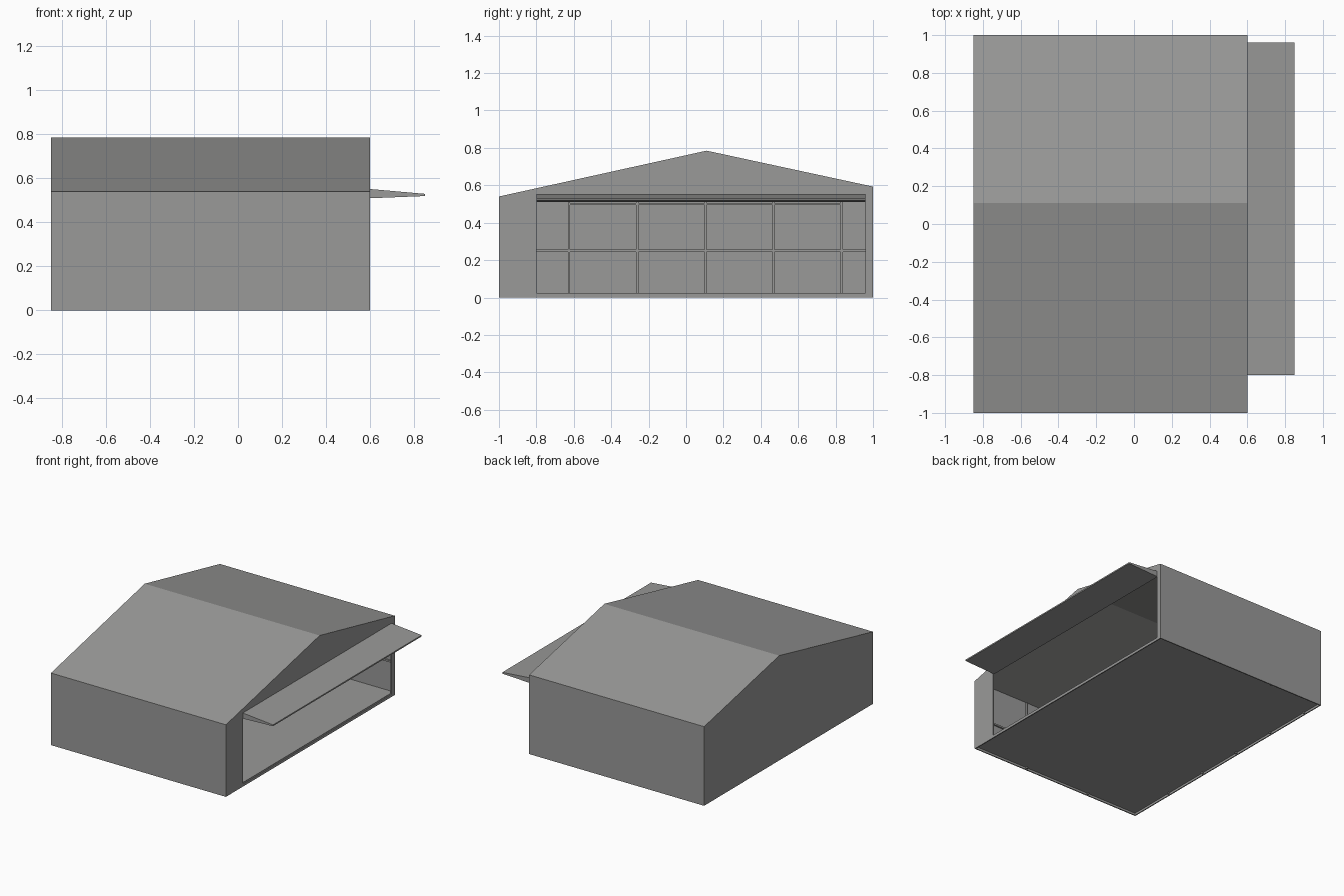
import bpy, bmesh

if "Cube" in bpy.data.objects:
    bpy.data.objects.remove(bpy.data.objects["Cube"])

T = 0.008                          # sheet thickness
X0, X1 = -0.85, 0.60               # back and front of the shell
Y0, Y1 = -0.80, 0.96               # opening sides
SILL, HEAD = 0.02, 0.51            # opening bottom and top
EAVE_L, EAVE_R, PEAK_Y, PEAK = 0.54, 0.593, 0.11, 0.785

grey = bpy.data.materials.new("warm grey")
grey.diffuse_color = (0.32, 0.32, 0.315, 1)
grey.use_nodes = True
grey.node_tree.nodes["Principled BSDF"].inputs["Base Color"].default_value = grey.diffuse_color


def add_mesh(name, bm):
    bmesh.ops.recalc_face_normals(bm, faces=bm.faces)
    me = bpy.data.meshes.new(name)
    bm.to_mesh(me)
    bm.free()
    me.materials.append(grey)
    ob = bpy.data.objects.new(name, me)
    bpy.context.collection.objects.link(ob)
    return ob


def prism(name, pts, x0, x1):
    """Extrude a (y, z) outline along x."""
    bm = bmesh.new()
    face = bm.faces.new([bm.verts.new((x0, y, z)) for y, z in pts])
    ext = bmesh.ops.extrude_face_region(bm, geom=[face])
    moved = [v for v in ext["geom"] if isinstance(v, bmesh.types.BMVert)]
    bmesh.ops.translate(bm, verts=moved, vec=(x1 - x0, 0, 0))
    return add_mesh(name, bm)


def box(name, x0, x1, y0, y1, z0, z1):
    return prism(name, [(y0, z0), (y1, z0), (y1, z1), (y0, z1)], x0, x1)


def roof_z(y):
    """Underside height of the roof at y."""
    if y < PEAK_Y:
        f = (y + 1) / (PEAK_Y + 1)
        return EAVE_L + f * (PEAK - EAVE_L) - T
    f = (y - PEAK_Y) / (1 - PEAK_Y)
    return PEAK + f * (EAVE_R - PEAK) - T


# Side walls and gable roof as one folded sheet
outer = [(-1, 0), (-1, EAVE_L), (PEAK_Y, PEAK), (1, EAVE_R), (1, 0)]
inner = [(-1 + T, 0), (-1 + T, roof_z(-1 + T)), (PEAK_Y, PEAK - T),
         (1 - T, roof_z(1 - T)), (1 - T, 0)]
prism("walls_and_roof", outer + inner[::-1], X0, X1)

# Gable ends: closed back, front with the wide opening and a sill
prism("back_wall", inner, X0, X0 + T)
prism("front_wall", inner + [(Y1, 0), (Y1, HEAD), (Y0, HEAD), (Y0, 0)], X1 - T, X1)
box("front_sill", X1 - T, X1, Y0, Y1, 0, SILL)

# Floor, recessed above the wall bottoms
box("floor", X0 + T, X1 - T, -1 + T, 1 - T, SILL - 0.004, SILL + 0.004)

# Tapered awning over the opening
bm = bmesh.new()
section = [(X1, HEAD), (0.85, 0.52), (0.85, 0.53), (X1, 0.552)]
ends = [[bm.verts.new((x, y, z)) for x, z in section] for y in (Y0, Y1)]
bm.faces.new(ends[0])
bm.faces.new(ends[1])
for i in range(4):
    j = (i + 1) % 4
    bm.faces.new((ends[0][i], ends[0][j], ends[1][j], ends[1][i]))
add_mesh("awning", bm)

# Interior framing on the back wall
W = 0.012
BX = X0 + T
for i in range(5):
    y = -0.625 + i * 0.3645
    box(f"back_post_{i}", BX, BX + W, y - W / 2, y + W / 2, 0.005, roof_z(y) - 0.003)
box("back_rail", BX, BX + W, -1 + T, 1 - T, 0.244, 0.256)
box("back_tie_beam", BX, BX + W, -0.625, 0.833, 0.494, 0.504)

# Interior framing on both side walls
for side, s, eave in (("left", -1, EAVE_L), ("right", 1, EAVE_R)):
    ya, yb = sorted((s * (1 - T), s * (1 - T - W)))
    for i, x in enumerate((-0.41, 0.14)):
        box(f"{side}_post_{i}", x - W / 2, x + W / 2, ya, yb, 0.005, eave - T - 0.003)
    box(f"{side}_rail", BX, X1 - T, ya, yb, 0.244, 0.256)
